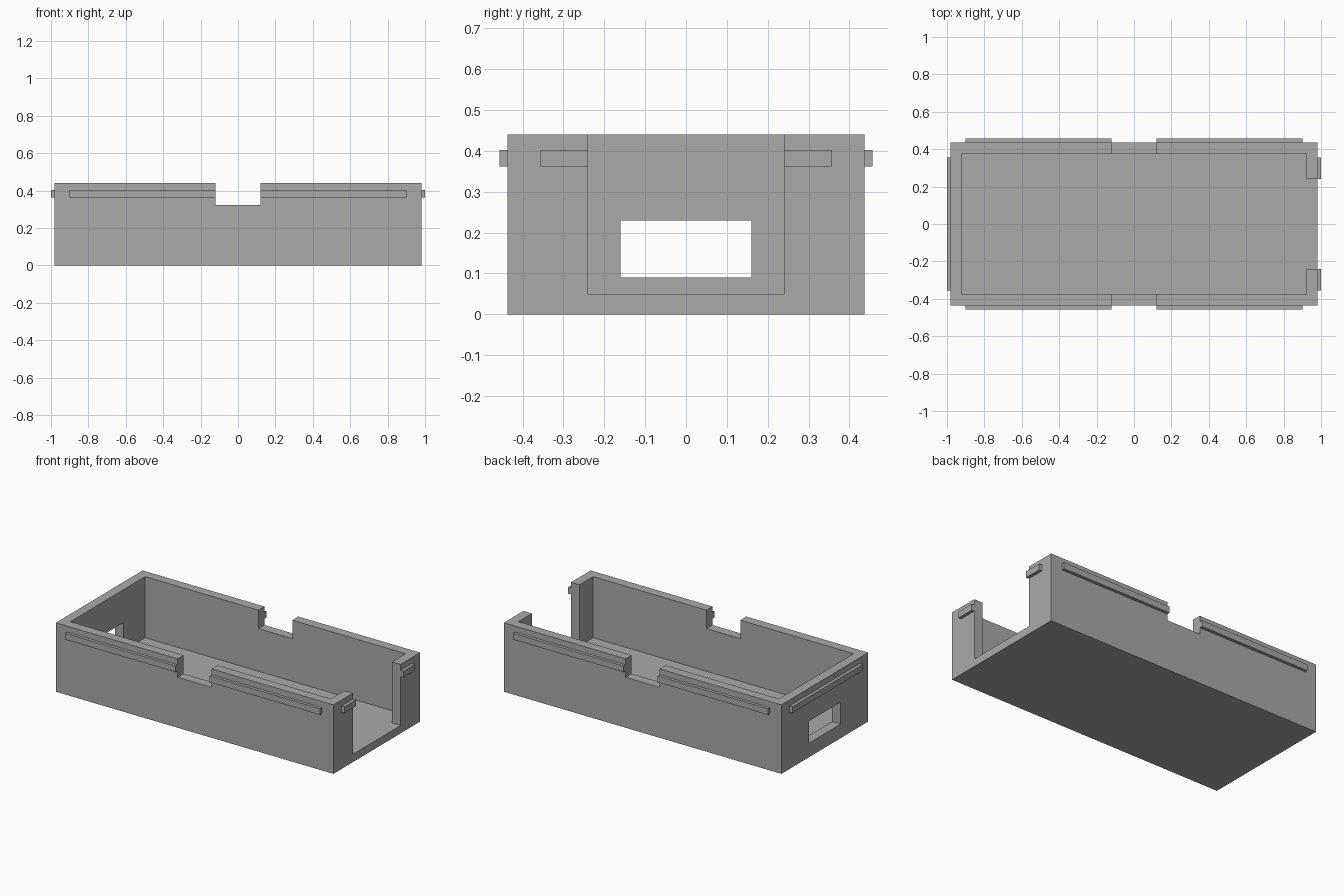
import bpy

cube = bpy.data.objects.get("Cube")
if cube:
    bpy.data.objects.remove(cube, do_unlink=True)

# Overall sizes
HX, HY, HEIGHT = 0.98, 0.437, 0.44   # half length, half width, height
WALL, FLOOR, RAIL = 0.06, 0.05, 0.02
NOTCH, DOOR = 0.12, 0.24             # half widths of side notches and end opening
RAIL_Z = (0.362, 0.402)
RAIL_X, RAIL_Y = 0.9, 0.356

grey = bpy.data.materials.new("plain grey")
grey.use_nodes = True
colour = (0.4, 0.4, 0.4, 1)
grey.diffuse_color = colour
grey.node_tree.nodes["Principled BSDF"].inputs["Base Color"].default_value = colour


def box(name, xs, ys, zs):
    """Box spanning the given (low, high) range on each axis."""
    spans = (xs, ys, zs)
    bpy.ops.mesh.primitive_cube_add(size=1, location=[sum(s) / 2 for s in spans])
    ob = bpy.context.object
    ob.name = name
    ob.scale = [s[1] - s[0] for s in spans]
    bpy.ops.object.transform_apply(location=False, rotation=False, scale=True)
    ob.data.materials.append(grey)
    return ob


def cut(target, xs, ys, zs):
    """Subtract a box from the target, then discard the cutter."""
    cutter = box("cutter", xs, ys, zs)
    cutter.hide_render = True
    mod = target.modifiers.new("cut", 'BOOLEAN')
    mod.operation = 'DIFFERENCE'
    mod.solver = 'EXACT'
    mod.object = cutter
    bpy.context.view_layer.objects.active = target
    bpy.ops.object.modifier_apply(modifier=mod.name)
    bpy.data.objects.remove(cutter, do_unlink=True)


# Open tray with cavity, side notches, end opening and end window
tray = box("tray", (-HX, HX), (-HY, HY), (0, HEIGHT))
cut(tray, (WALL - HX, HX - WALL), (WALL - HY, HY - WALL), (FLOOR, 1))
cut(tray, (-NOTCH, NOTCH), (-1, 1), (0.322, 1))
cut(tray, (HX - 0.2, 2), (-DOOR, DOOR), (FLOOR, 1))
cut(tray, (-2, 0.2 - HX), (-0.16, 0.16), (0.09, 0.23))

# Snap rails on both long sides and beside the end opening
for side, sign in (("front", -1), ("back", 1)):
    ys = sorted((sign * HY, sign * (HY + RAIL)))
    box(side + "_right_rail", (-RAIL_X, -NOTCH), ys, RAIL_Z)
    box(side + "_left_rail", (NOTCH, RAIL_X), ys, RAIL_Z)
    ys = sorted((sign * DOOR, sign * RAIL_Y))
    box(side + "_opening_rail", (HX, HX + RAIL), ys, RAIL_Z)

# Full rail on the closed end
box("closed_end_rail", (-HX - RAIL, -HX), (-RAIL_Y, RAIL_Y), RAIL_Z)
